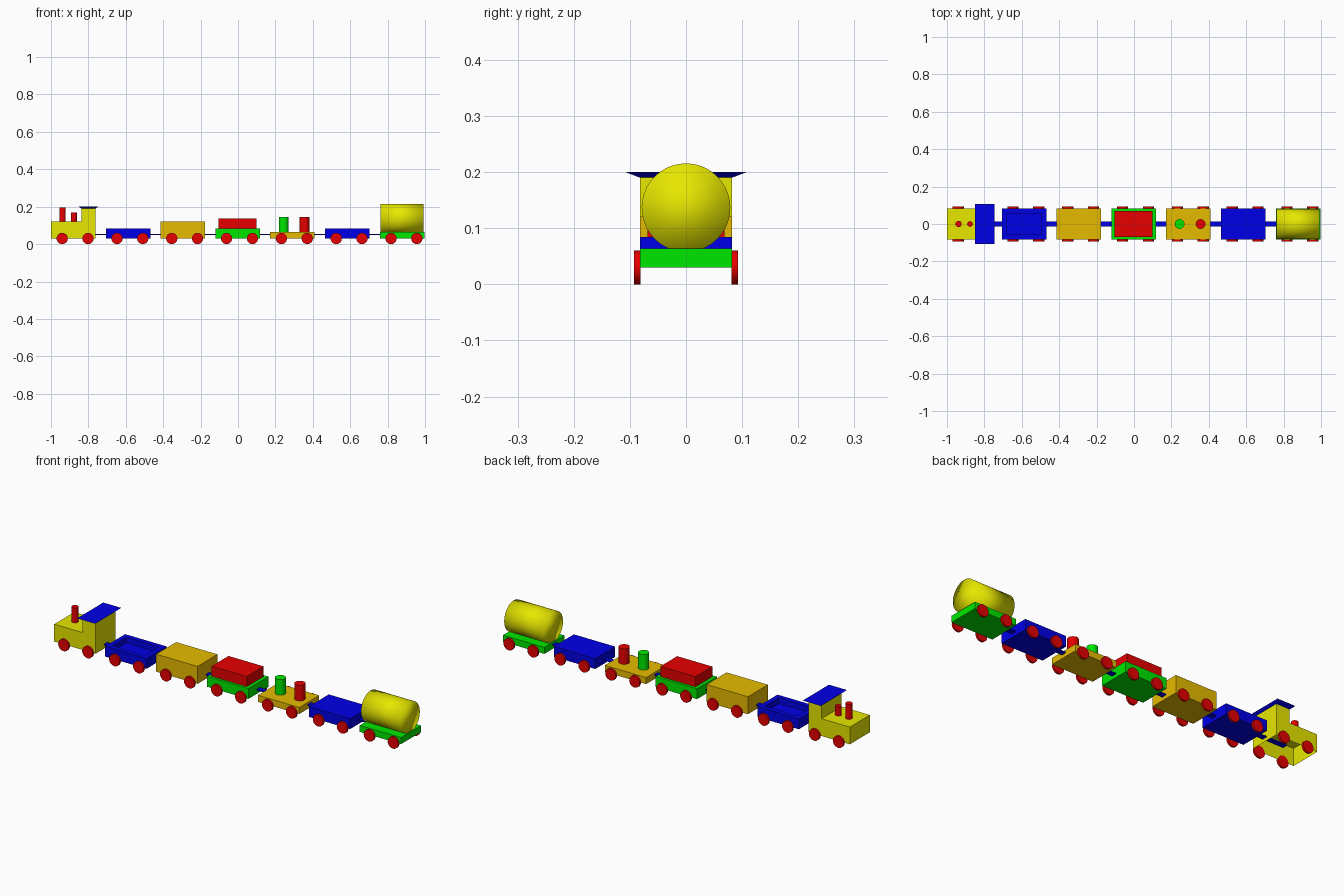
import bpy, bmesh, math
from mathutils import Matrix

if "Cube" in bpy.data.objects:
    bpy.data.objects.remove(bpy.data.objects["Cube"])


def material(name, rgb):
    m = bpy.data.materials.new(name)
    m.diffuse_color = (*rgb, 1)
    m.use_nodes = True
    m.node_tree.nodes["Principled BSDF"].inputs["Base Color"].default_value = m.diffuse_color
    return m


YELLOW = material("yellow", (0.8, 0.8, 0.0))
GOLD = material("gold", (0.8, 0.5, 0.0))
RED = material("red", (0.8, 0.0, 0.0))
GREEN = material("green", (0.0, 0.8, 0.0))
BLUE = material("blue", (0.0, 0.0, 0.8))


def finish(bm, name, mat):
    bmesh.ops.recalc_face_normals(bm, faces=bm.faces)
    me = bpy.data.meshes.new(name)
    bm.to_mesh(me)
    bm.free()
    me.materials.append(mat)
    ob = bpy.data.objects.new(name, me)
    bpy.context.collection.objects.link(ob)
    return ob


def box(name, mat, x0, x1, half_y, z0, z1, recess=None):
    """Box centred on y; recess = (rim width, depth) sinks the top face."""
    bm = bmesh.new()
    bmesh.ops.create_cube(bm, size=1, matrix=Matrix.Translation(((x0 + x1) / 2, 0, (z0 + z1) / 2))
                          @ Matrix.Diagonal((x1 - x0, 2 * half_y, z1 - z0, 1)))
    if recess:
        top = max(bm.faces, key=lambda f: f.calc_center_median().z)
        bmesh.ops.inset_individual(bm, faces=[top], thickness=recess[0], use_even_offset=True)
        inner = bmesh.ops.extrude_discrete_faces(bm, faces=[top])["faces"][0]
        bmesh.ops.translate(bm, verts=inner.verts, vec=(0, 0, -recess[1]))
    return finish(bm, name, mat)


def cylinder(name, mat, centre, radius, length, axis="Z", round_cap=False):
    rot = {"X": Matrix.Rotation(math.pi / 2, 4, "Y"),
           "Y": Matrix.Rotation(math.pi / 2, 4, "X"), "Z": Matrix()}[axis]
    bm = bmesh.new()
    bmesh.ops.create_cone(bm, cap_ends=True, segments=40, radius1=radius, radius2=radius,
                          depth=length, matrix=Matrix.Translation(centre) @ rot)
    for f in bm.faces:
        f.smooth = round_cap or len(f.verts) == 4
    if not round_cap:
        for e in bm.edges:
            e.smooth = all(len(f.verts) == 4 for f in e.link_faces)
    return finish(bm, name, mat)


PITCH, HALF_X, HALF_Y, FLOOR = 0.293, 0.119, 0.082, 0.03
centres = [-0.881 + PITCH * i for i in range(7)]
ends = [(c - HALF_X, c + HALF_X) for c in centres]

# Wheels for every vehicle, and the thin bars that couple them
for i, c in enumerate(centres):
    for dx in (-0.059, 0.079):
        for side in (-1, 1):
            cylinder(f"wheel_{i}", RED, (c + dx, side * 0.087, 0.03), 0.03, 0.011, "Y")
    if i < 6:
        start = c if i == 0 else c + 0.09
        box(f"coupling_{i}", BLUE, start, c + PITCH - 0.09, 0.013, 0.048, 0.054)

# Locomotive: L-shaped shell with an open underside
x0, x1 = ends[0]
cab = -0.838
bm = bmesh.new()
profile = [(x0, FLOOR), (x0, 0.12), (cab, 0.12), (cab, 0.192), (x1, 0.192), (x1, FLOOR)]
rings = [[bm.verts.new((x, y, z)) for x, z in profile] for y in (-HALF_Y, HALF_Y)]
for ring in rings:
    bm.faces.new(ring)
for a in range(len(profile) - 1):
    bm.faces.new((rings[0][a], rings[0][a + 1], rings[1][a + 1], rings[1][a]))
finish(bm, "locomotive_body", YELLOW)

# Cab roof flaring outwards to its top
roof = box("cab_roof", BLUE, -0.851, -0.747, 0.108, 0.19, 0.2)
for v in roof.data.vertices:
    if v.co.z < 0.195:
        v.co.x = cab if v.co.x < -0.8 else x1
        v.co.y *= HALF_Y / 0.108

# Chimneys
cylinder("tall_chimney", RED, (-0.938, 0, 0.155), 0.017, 0.084)
cylinder("short_chimney", RED, (-0.877, 0, 0.14), 0.015, 0.056)

# Open tray wagon, box wagon and closed blue wagon
box("tray_wagon", BLUE, *ends[1], HALF_Y, FLOOR, 0.084, recess=(0.025, 0.03))
box("box_wagon", GOLD, *ends[2], HALF_Y, FLOOR, 0.121)
box("blue_wagon", BLUE, *ends[5], HALF_Y, FLOOR, 0.084)

# Crate wagon
box("crate_wagon", GREEN, *ends[3], HALF_Y, FLOOR, 0.084)
box("crate", RED, centres[3] - 0.101, centres[3] + 0.101, 0.069, 0.084, 0.137)

# Flat wagon with two posts
box("flat_wagon", GOLD, *ends[4], HALF_Y, FLOOR, 0.064)
for name, mat, x in (("green_post", GREEN, 0.244), ("red_post", RED, 0.356)):
    cylinder(name, mat, (x, 0, 0.104), 0.026, 0.082)

# Tank wagon
box("tank_wagon", GREEN, *ends[6], HALF_Y, FLOOR, 0.064)
cylinder("tank", YELLOW, (centres[6], 0, 0.1365), 0.079, 0.228, "X", round_cap=True)
